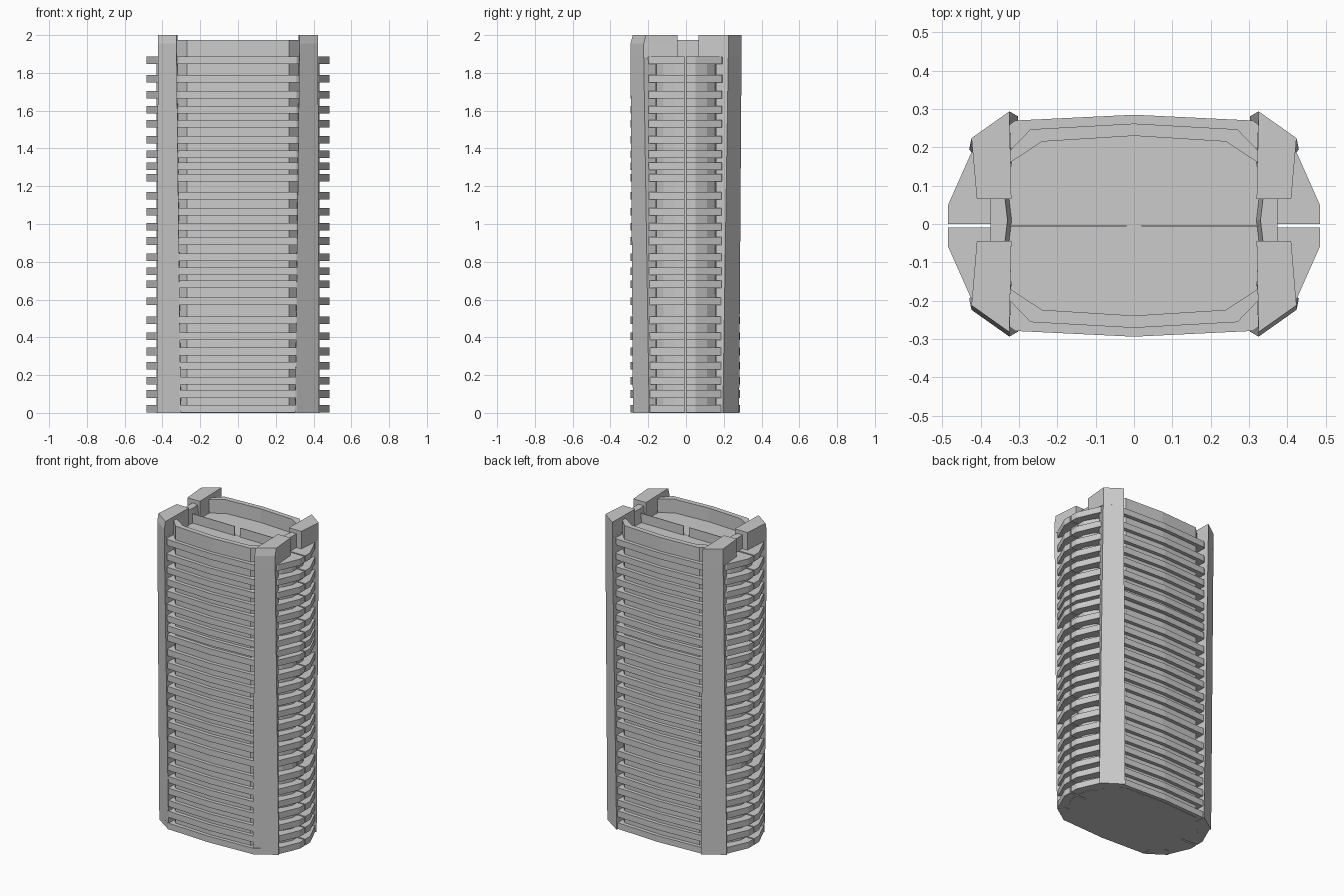
import bpy, bmesh

cube = bpy.data.objects.get("Cube")
if cube:
    bpy.data.objects.remove(cube)

GREY = (0.6, 0.6, 0.6)
concrete = bpy.data.materials.new("concrete_grey")
concrete.use_nodes = True
concrete.diffuse_color = (*GREY, 1)
concrete.node_tree.nodes["Principled BSDF"].inputs["Base Color"].default_value = (*GREY, 1)


def loft(name, rings):
    """Closed solid through rings of (outline, height)."""
    bm = bmesh.new()
    loops = [[bm.verts.new((x, y, z)) for x, y in pts] for pts, z in rings]
    bm.faces.new(loops[0])
    bm.faces.new(loops[-1])
    for low, high in zip(loops, loops[1:]):
        for i in range(len(low)):
            j = (i + 1) % len(low)
            bm.faces.new((low[i], low[j], high[j], high[i]))
    bmesh.ops.recalc_face_normals(bm, faces=bm.faces)
    mesh = bpy.data.meshes.new(name)
    bm.to_mesh(mesh)
    bm.free()
    mesh.materials.append(concrete)
    obj = bpy.data.objects.new(name, mesh)
    bpy.context.collection.objects.link(obj)
    return obj


def prism(name, pts, z0, z1):
    return loft(name, [(pts, z0), (pts, z1)])


def box(name, x0, x1, y0, y1, z0, z1):
    return prism(name, [(x0, y0), (x1, y0), (x1, y1), (x0, y1)], z0, z1)


def both_sides(half):
    """Complete an outline given from the centre line to the left."""
    return half + [(-x, y) for x, y in reversed(half) if x > 0]


def place(pts, sy):
    """Turn a back outline into the slightly deeper front one."""
    return [(x, y if sy > 0 else -y - 0.009) for x, y in pts]


SLAB = both_sides([(0, 0.285), (0.31, 0.27), (0.425, 0.185), (0.485, 0.05), (0.485, 0)])
CORE = both_sides([(0, 0.262), (0.27, 0.247), (0.32, 0.19), (0.4, 0.11), (0.432, 0.05), (0.432, 0)])
PARAPET = both_sides([(0, 0.262), (0.27, 0.247), (0.325, 0.19)]) 
INNER = both_sides([(0, 0.23), (0.24, 0.215), (0.328, 0.157)])
# Both outlines run centre, left, right; reorder into one closed strip
PARAPET = PARAPET[3:] + PARAPET[:3] + list(reversed(INNER[3:] + INNER[:3]))

LEVELS = [0.022, 0.1, 0.17, 0.25, 0.325, 0.405, 0.49, 0.59, 0.68, 0.75, 0.825, 0.91,
          0.985, 1.065, 1.15, 1.245, 1.305, 1.37, 1.445, 1.53, 1.605, 1.685, 1.77, 1.866]
ROOF = 1.885

# Front and back halves, separated by a narrow slit
for side, sy in (("front", -1), ("back", 1)):
    prism(side + "_core", place(CORE, sy), 0, ROOF)
    for n, z in enumerate(LEVELS):
        prism(f"{side}_floor_slab_{n + 1}", place(SLAB, sy), max(z - 0.02, 0), z + 0.02)
    prism(side + "_parapet", place(PARAPET, sy), ROOF - 0.01, 1.975)

# Solid middle that closes the slit behind the side walls
box("spine", -0.37, 0.37, -0.012, 0.002, 0, ROOF)

# Tapered corner columns with heads that reach in toward the side notches
for side, sy in (("front", -1), ("back", 1)):
    for hand, sx in (("left", 1), ("right", -1)):
        corner = lambda pts: [(sx * x, sy * y) for x, y in pts]
        foot = corner([(0.3, 0.15), (0.303, 0.281), (0.43, 0.195), (0.40, 0.16)])
        neck = corner([(0.32, 0.15), (0.325, 0.294), (0.424, 0.224), (0.405, 0.16)])
        loft(f"{side}_{hand}_column", [(foot, 0), (neck, 1.9)])
        gap = 0.065 if sy > 0 else 0.045
        cut = 0.0 if sy > 0 else 0.012
        head = [(0.32, gap), (0.325, 0.294), (0.424, 0.224), (0.41, gap)]
        top = [(x, y - cut if y > 0.1 else y) for x, y in head]
        loft(f"{side}_{hand}_column_head",
             [(corner(head), ROOF), (corner(head), 1.955), (corner(top), 2)])

# End walls in the notches and the thin roof dividers
for hand, sx in (("left", 1), ("right", -1)):
    wall = [(0.325, -0.05), (0.375, -0.05), (0.375, 0.07), (0.325, 0.07), (0.318, 0.01)]
    crest = [(x + 0.012 if x < 0.33 else x, y) for x, y in wall]
    loft(hand + "_end_wall", [([(sx * x, y) for x, y in wall], ROOF - 0.01),
                              ([(sx * x, y) for x, y in crest], 1.975)])
    box(hand + "_roof_divider", sx * 0.02, sx * 0.325, -0.006, -0.002, ROOF - 0.01, 1.945)
